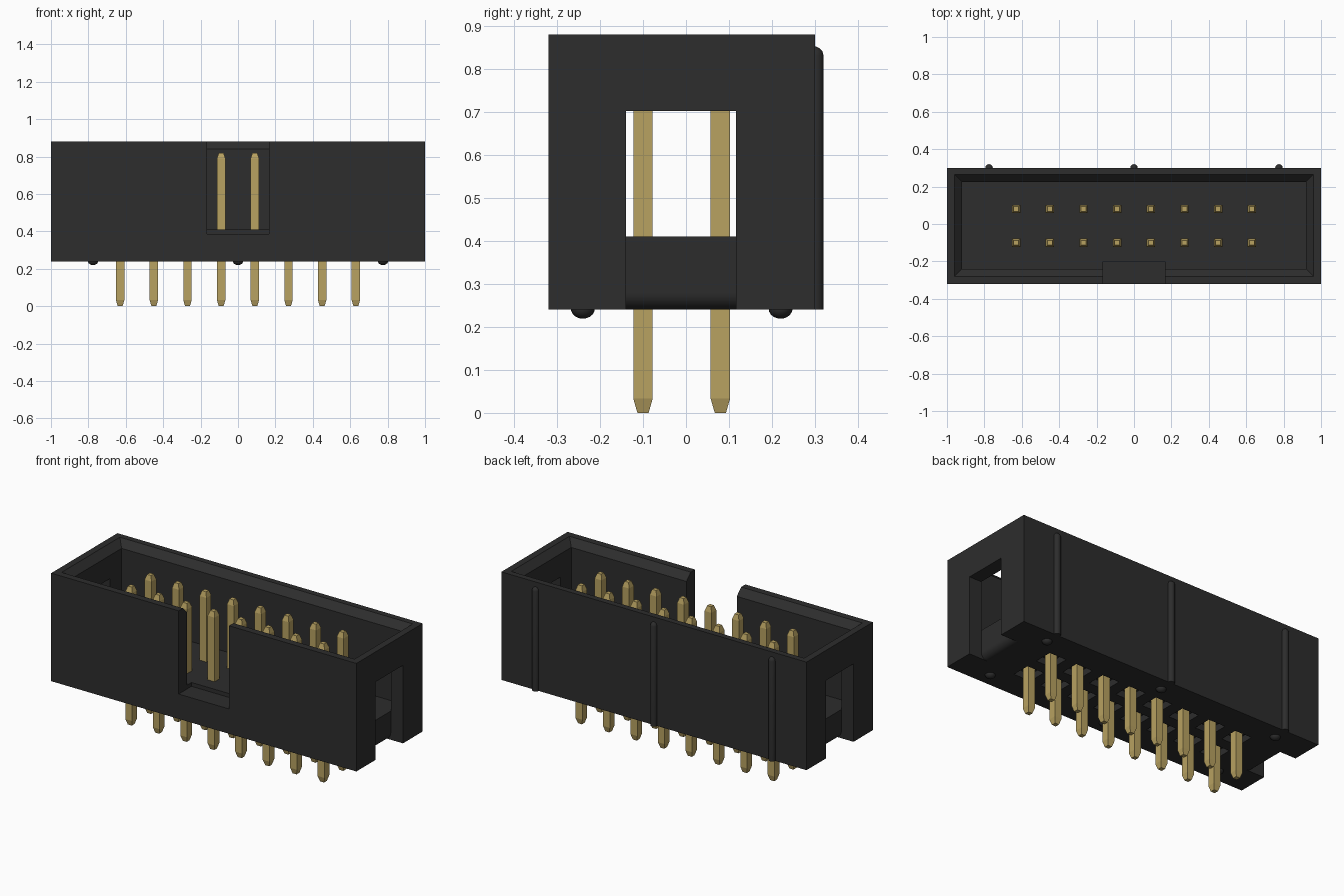
import bpy, bmesh, math

if "Cube" in bpy.data.objects:
    bpy.data.objects.remove(bpy.data.objects["Cube"], do_unlink=True)


def material(name, rgb, rough):
    m = bpy.data.materials.new(name)
    m.diffuse_color = (*rgb, 1)
    m.use_nodes = True
    b = m.node_tree.nodes["Principled BSDF"]
    b.inputs["Base Color"].default_value = (*rgb, 1)
    b.inputs["Roughness"].default_value = rough
    return m


BLACK = material("black plastic", (0.026, 0.026, 0.026), 0.6)
GOLD = material("gold metal", (0.48, 0.36, 0.12), 0.5)


def finish(name, bm, mat, smooth=False):
    bmesh.ops.recalc_face_normals(bm, faces=bm.faces)
    me = bpy.data.meshes.new(name)
    bm.to_mesh(me)
    bm.free()
    me.materials.append(mat)
    ob = bpy.data.objects.new(name, me)
    bpy.context.collection.objects.link(ob)
    if smooth:
        smooth_object(ob)
    return ob


def smooth_object(ob):
    bpy.ops.object.select_all(action='DESELECT')
    ob.select_set(True)
    bpy.context.view_layer.objects.active = ob
    bpy.ops.object.shade_smooth_by_angle(angle=math.radians(35))


def loft(bm, rings):
    """Join equal-sized rings of points and cap both ends."""
    vs = [[bm.verts.new(p) for p in ring] for ring in rings]
    n = len(vs[0])
    for a, b in zip(vs, vs[1:]):
        for i in range(n):
            bm.faces.new((a[i], a[(i + 1) % n], b[(i + 1) % n], b[i]))
    bm.faces.new(vs[0][::-1])
    bm.faces.new(vs[-1])


def rect(x0, x1, y0, y1, z):
    return [(x0, y0, z), (x1, y0, z), (x1, y1, z), (x0, y1, z)]


def box(bm, x0, x1, y0, y1, z0, z1):
    loft(bm, [rect(x0, x1, y0, y1, z0), rect(x0, x1, y0, y1, z1)])


def cut(target, bm):
    cutter = finish("cutter", bm, BLACK)
    cutter.hide_render = True
    mod = target.modifiers.new("cut", 'BOOLEAN')
    mod.operation = 'DIFFERENCE'
    mod.solver = 'EXACT'
    mod.object = cutter
    bpy.context.view_layer.objects.active = target
    bpy.ops.object.modifier_apply(modifier=mod.name)
    bpy.data.objects.remove(cutter, do_unlink=True)


BOTTOM, FLOOR, TOP = 0.24, 0.41, 0.88
PIN_X = [-0.63 + 0.18 * i for i in range(8)]
PIN_Y = (-0.10, 0.08)

# Shrouded housing
bm = bmesh.new()
box(bm, -1, 1, -0.32, 0.30, BOTTOM, TOP)
housing = finish("housing", bm, BLACK)

# Cavity with a chamfered lip
bm = bmesh.new()
loft(bm, [rect(-0.92, 0.92, -0.24, 0.225, FLOOR),
          rect(-0.92, 0.92, -0.24, 0.225, 0.84),
          rect(-0.96, 0.96, -0.28, 0.265, TOP),
          rect(-0.96, 0.96, -0.28, 0.265, 0.95)])
cut(housing, bm)

# Polarising notch in the front wall
bm = bmesh.new()
box(bm, -0.165, 0.165, -0.4, -0.20, 0.387, 1.0)
cut(housing, bm)

# End windows, with a rounded lower edge on the base behind them
for s in (-1, 1):
    profile = [(1.1, 0.2), (0.88, 0.2)]
    for i in range(9):
        a = -math.pi / 2 + i * math.pi / 16
        profile.append((0.88 + 0.04 * math.cos(a), 0.28 + 0.04 * math.sin(a)))
    profile += [(0.92, FLOOR), (0.90, FLOOR), (0.90, 0.702), (1.1, 0.702)]
    bm = bmesh.new()
    loft(bm, [[(s * x, y, z) for x, z in profile] for y in (-0.14, 0.116)])
    cut(housing, bm)

# Shallow square pockets around the pins underneath
bm = bmesh.new()
for x in PIN_X:
    for y in PIN_Y:
        box(bm, x - 0.055, x + 0.055, y - 0.055, y + 0.055, 0.2, BOTTOM + 0.04)
cut(housing, bm)
smooth_object(housing)

# Contact pins with tapered ends
for r, y in enumerate(PIN_Y):
    for i, x in enumerate(PIN_X):
        bm = bmesh.new()
        loft(bm, [rect(x - w, x + w, y - w, y + w, z) for w, z in
                  ((0.013, 0), (0.0225, 0.033), (0.0225, 0.79), (0.013, 0.82))])
        finish(f"pin_{('front', 'back')[r]}_{i + 1}", bm, GOLD)

# Round ribs down the back wall
for i, x in enumerate((-0.775, 0, 0.775)):
    rings = []
    for r, z in ((0.02, BOTTOM), (0.02, 0.832), (0.0173, 0.842),
                 (0.01, 0.849), (0.003, 0.852)):
        rings.append([(x + r * math.cos(a * math.pi / 8),
                       0.30 + r * math.sin(a * math.pi / 8), z) for a in range(16)])
    bm = bmesh.new()
    loft(bm, rings)
    finish(f"back_rib_{i + 1}", bm, BLACK, True)

# Rounded standoff feet
for i, x in enumerate((-0.775, 0, 0.775)):
    for y, side in ((-0.24, "front"), (0.22, "back")):
        bm = bmesh.new()
        bmesh.ops.create_uvsphere(bm, u_segments=16, v_segments=10, radius=0.028)
        for v in bm.verts:
            v.co.x += x
            v.co.y += y
            v.co.z = v.co.z * 0.85 + BOTTOM + 0.003
        finish(f"{side}_foot_{i + 1}", bm, BLACK, True)
